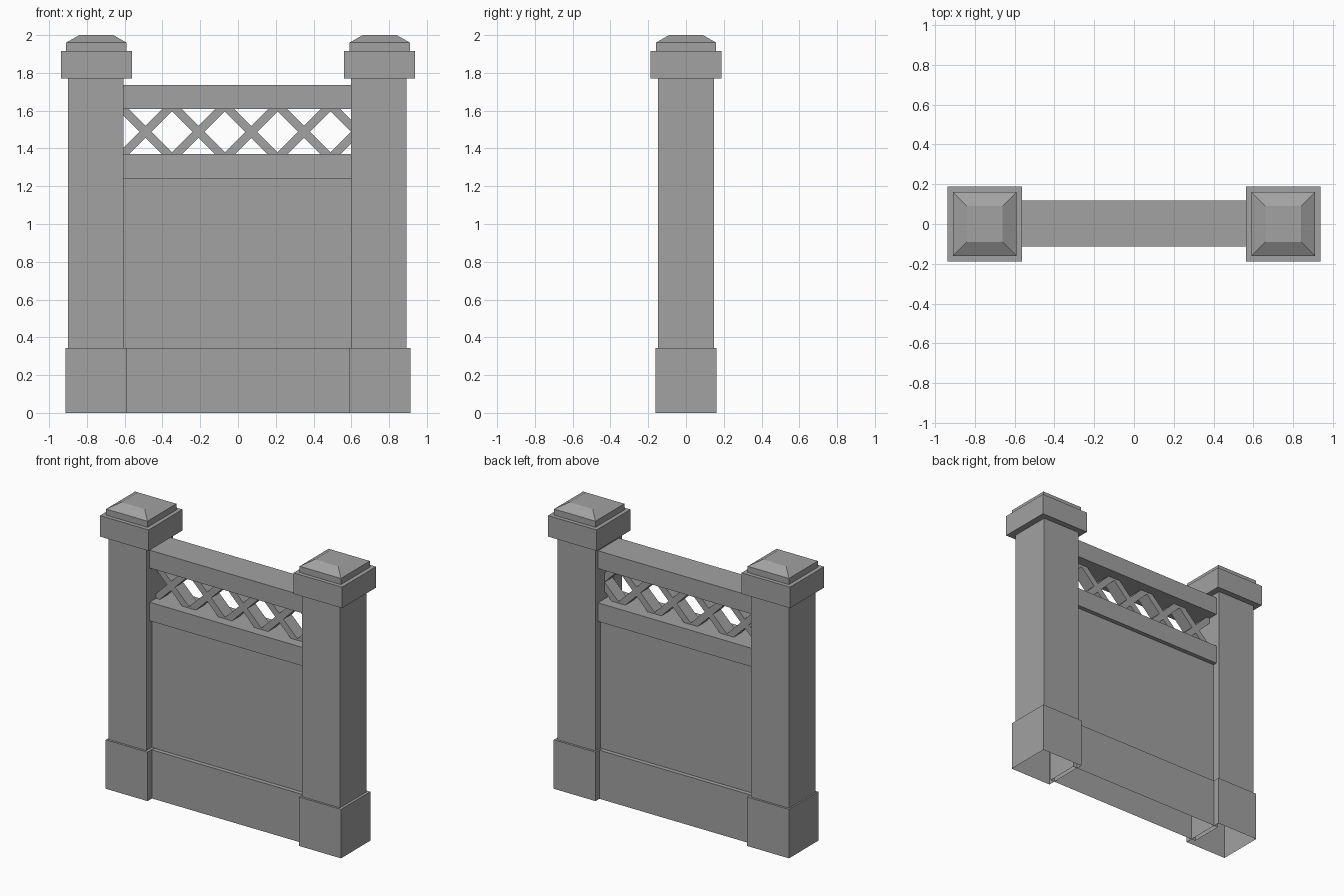
import bpy, bmesh, math
from mathutils import Matrix

cube = bpy.data.objects.get("Cube")
if cube:
    bpy.data.objects.remove(cube, do_unlink=True)

stone = bpy.data.materials.new("grey stone")
stone.use_nodes = True
GREY = (0.36, 0.36, 0.36, 1)
stone.diffuse_color = GREY
stone.node_tree.nodes["Principled BSDF"].inputs["Base Color"].default_value = GREY


def finish(name, bm):
    bmesh.ops.recalc_face_normals(bm, faces=bm.faces)
    mesh = bpy.data.meshes.new(name)
    bm.to_mesh(mesh)
    bm.free()
    mesh.materials.append(stone)
    obj = bpy.data.objects.new(name, mesh)
    bpy.context.scene.collection.objects.link(obj)
    return obj


def stack(name, levels, x=0, y=0, bottom=True):
    """Rectangular loft through (half width, half depth, height) levels."""
    bm = bmesh.new()
    rings = []
    for hx, hy, z in levels:
        corners = ((-hx, -hy), (hx, -hy), (hx, hy), (-hx, hy))
        rings.append([bm.verts.new((x + cx, y + cy, z)) for cx, cy in corners])
    for low, high in zip(rings, rings[1:]):
        for i in range(4):
            j = (i + 1) % 4
            bm.faces.new((low[i], low[j], high[j], high[i]))
    bm.faces.new(rings[-1])
    if bottom:
        bm.faces.new(rings[0][::-1])
    return finish(name, bm)


# Two posts, each with a hollow foot, a shaft and a stepped cap
for side, x in (("left", 0.75), ("right", -0.75)):
    stack(side + "_post_base", [(0.162, 0.162, 0), (0.162, 0.162, 0.343)], x, bottom=False)
    stack(side + "_post_shaft", [(0.147, 0.147, 0.343), (0.147, 0.147, 1.77)], x - 0.004)
    stack(side + "_post_cap", [(0.188, 0.188, 1.77), (0.188, 0.188, 1.917),
                               (0.16, 0.16, 1.917), (0.16, 0.16, 1.96),
                               (0.09, 0.09, 2.0)], x)

# Wall between the posts
WALL = 0.62
stack("wall_plinth", [(WALL, 0.116, 0), (WALL, 0.116, 0.34)], y=0.003, bottom=False)
stack("wall_panel", [(WALL, 0.086, 0.34), (WALL, 0.086, 1.24)], y=0.003)
stack("lower_rail", [(WALL, 0.116, 1.24), (WALL, 0.116, 1.37)], y=0.003)
stack("upper_rail", [(WALL, 0.116, 1.61), (WALL, 0.116, 1.735)], y=0.003)

# Lattice of crossed bars, ends buried in the rails and posts
PITCH = 0.28
bm = bmesh.new()
for i in range(5):
    for angle in (45, -45):
        place = (Matrix.Translation((-0.49 + i * PITCH, 0.003, 1.488))
                 @ Matrix.Rotation(math.radians(angle), 4, "Y")
                 @ Matrix.Diagonal((PITCH * math.sqrt(2), 0.09, 0.045, 1)))
        bmesh.ops.create_cube(bm, size=1, matrix=place)
finish("lattice", bm)
